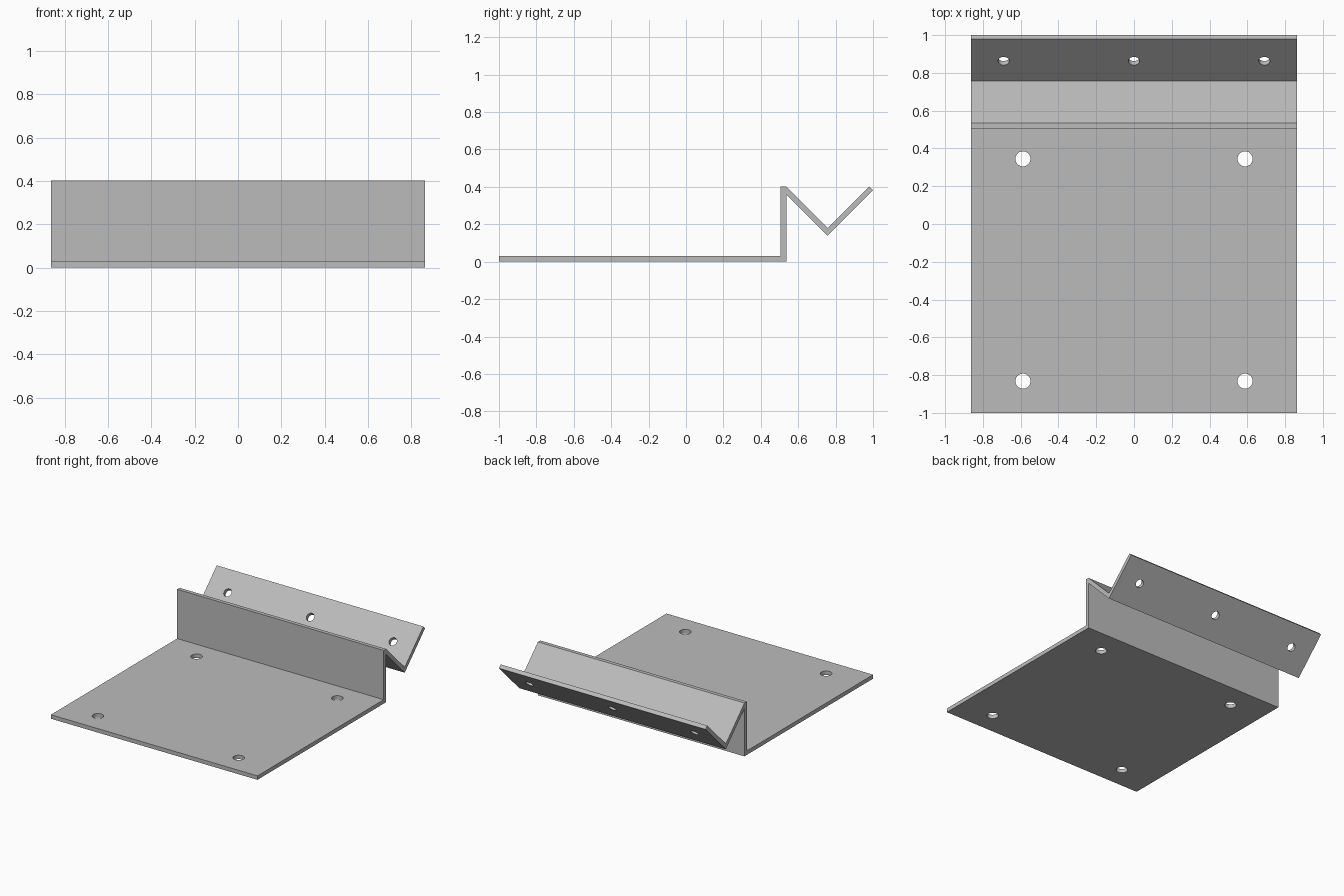
import bpy, bmesh, math
from mathutils import Matrix, Vector

if "Cube" in bpy.data.objects:
    bpy.data.objects.remove(bpy.data.objects["Cube"])

HALF_W = 0.863

grey = bpy.data.materials.new("plain grey")
grey.diffuse_color = (0.5, 0.5, 0.5, 1)
grey.use_nodes = True
grey.node_tree.nodes["Principled BSDF"].inputs["Base Color"].default_value = grey.diffuse_color


def finish(bm, name):
    bmesh.ops.recalc_face_normals(bm, faces=bm.faces)
    me = bpy.data.meshes.new(name)
    bm.to_mesh(me)
    bm.free()
    ob = bpy.data.objects.new(name, me)
    bpy.context.collection.objects.link(ob)
    me.materials.append(grey)
    return ob


# Bent sheet: side profile (y, z) extruded across the width
profile = [(-1, 0), (0.536, 0), (0.536, 0.359), (0.757, 0.138), (1.0, 0.381),
           (0.979, 0.402), (0.757, 0.18), (0.535, 0.402), (0.506, 0.402),
           (0.506, 0.03), (-1, 0.03)]
bm = bmesh.new()
face = bm.faces.new([bm.verts.new((-HALF_W, y, z)) for y, z in profile])
ext = bmesh.ops.extrude_face_region(bm, geom=[face])
bmesh.ops.translate(bm, vec=(2 * HALF_W, 0, 0),
                    verts=[v for v in ext["geom"] if isinstance(v, bmesh.types.BMVert)])
bracket = finish(bm, "bent_sheet_bracket")

# Hole cutters: four through the base, three square to the sloped flange
bm = bmesh.new()


def drill(pos, radius, tilt=0):
    m = Matrix.Translation(Vector(pos)) @ Matrix.Rotation(tilt, 4, 'X')
    bmesh.ops.create_cone(bm, cap_ends=True, segments=48, radius1=radius,
                          radius2=radius, depth=0.12, matrix=m)


for x in (-0.588, 0.588):
    for y in (-0.832, 0.345):
        drill((x, y, 0.015), 0.04)
for x in (-0.69, 0, 0.69):
    drill((x, 0.863, 0.286), 0.03, math.radians(45))
cutter = finish(bm, "hole_cutter")
cutter.hide_render = True
cutter.hide_viewport = True

mod = bracket.modifiers.new("holes", 'BOOLEAN')
mod.operation = 'DIFFERENCE'
mod.solver = 'EXACT'
mod.object = cutter
